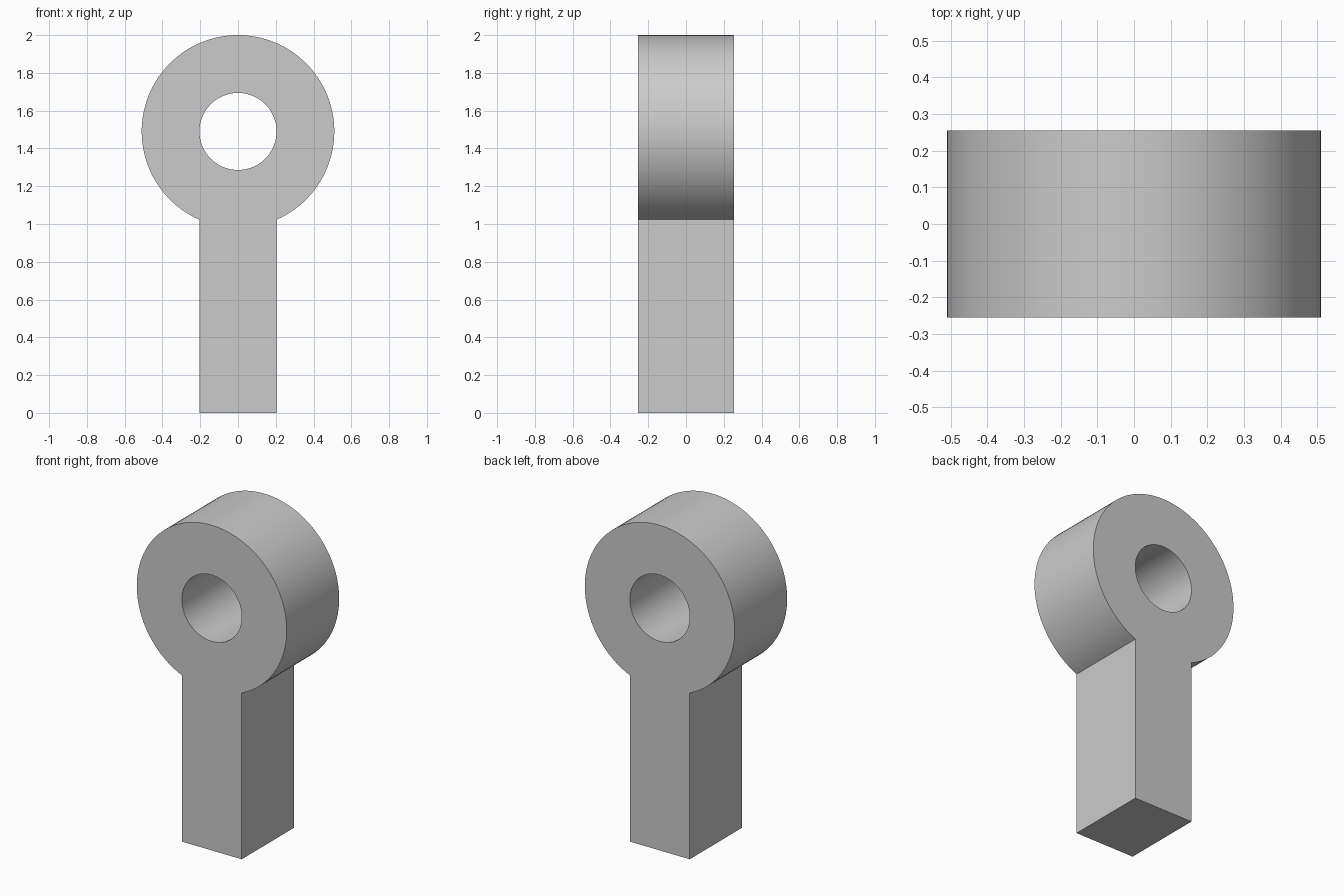
import bpy, bmesh
from math import asin, cos, sin, pi, radians
from mathutils import Vector

cube = bpy.data.objects.get("Cube")
if cube:
    bpy.data.objects.remove(cube, do_unlink=True)

OUTER, HOLE = 0.51, 0.204       # eye radii
CENTRE_Z = 1.49                 # eye centre height
HALF_W, HALF_D = 0.204, 0.255   # shank half width, half depth
SEGMENTS = 96

# Material
grey = bpy.data.materials.new("plain_grey")
grey.use_nodes = True
colour = (0.6, 0.6, 0.6, 1)
grey.diffuse_color = colour
grey.node_tree.nodes["Principled BSDF"].inputs["Base Color"].default_value = colour


def arc(radius, start, end, count):
    """Points on the front plane around the eye centre."""
    angles = [start + (end - start) * i / count for i in range(count + 1)]
    return [Vector((radius * cos(a), -HALF_D, CENTRE_Z + radius * sin(a))) for a in angles]


def add_loop(bm, points):
    verts = [bm.verts.new(p) for p in points]
    return [bm.edges.new((v, verts[i - 1])) for i, v in enumerate(verts)]


# Outline: eye arc from one side of the shank to the other, then the shank foot
gap = asin(HALF_W / OUTER)
outline = arc(OUTER, -pi / 2 + gap, 1.5 * pi - gap, SEGMENTS)
outline += [Vector((-HALF_W, -HALF_D, 0)), Vector((HALF_W, -HALF_D, 0))]
hole = arc(HOLE, 0, 2 * pi, SEGMENTS)[:-1]

# Fill the front with its hole, then extrude it to the back
bm = bmesh.new()
edges = add_loop(bm, outline) + add_loop(bm, hole)
bmesh.ops.triangle_fill(bm, edges=edges, use_beauty=True)
result = bmesh.ops.extrude_face_region(bm, geom=bm.faces[:], use_keep_orig=True)
back = [g for g in result["geom"] if isinstance(g, bmesh.types.BMVert)]
bmesh.ops.translate(bm, verts=back, vec=(0, 2 * HALF_D, 0))
bmesh.ops.recalc_face_normals(bm, faces=bm.faces[:])

mesh = bpy.data.meshes.new("eye_and_shank")
bm.to_mesh(mesh)
bm.free()
mesh.materials.append(grey)
eye_and_shank = bpy.data.objects.new("eye_and_shank", mesh)
bpy.context.collection.objects.link(eye_and_shank)

# Smooth round walls, sharp rims
bpy.ops.object.select_all(action="DESELECT")
eye_and_shank.select_set(True)
bpy.context.view_layer.objects.active = eye_and_shank
bpy.ops.object.shade_smooth_by_angle(angle=radians(30))
